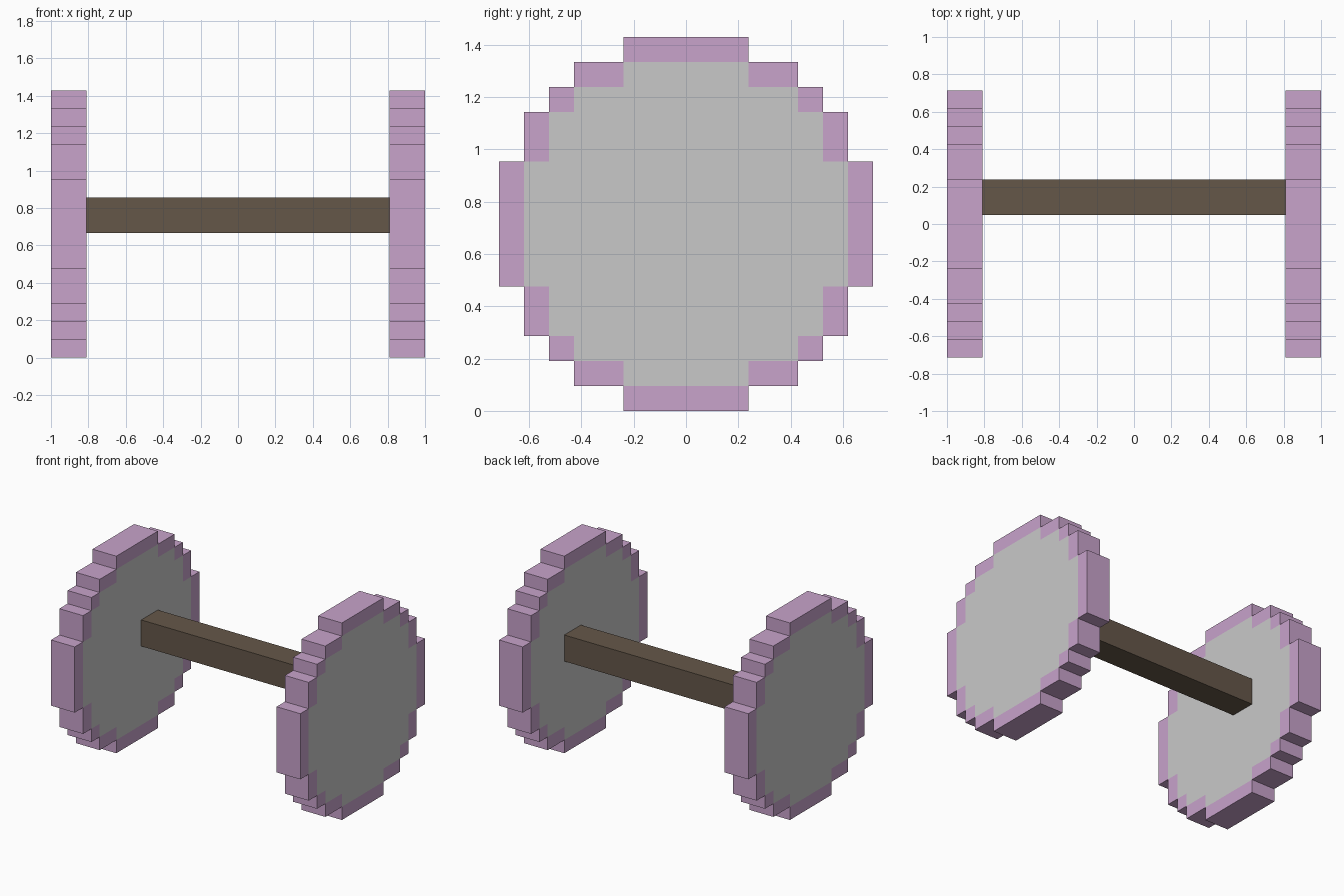
import bpy, bmesh, math

if "Cube" in bpy.data.objects:
    bpy.data.objects.remove(bpy.data.objects["Cube"])

U = 2 / 21          # one block of the stepped grid
CZ = 7.5 * U        # wheel centre height


def material(name, rgb):
    m = bpy.data.materials.new(name)
    lin = [((c / 255 + 0.055) / 1.055) ** 2.4 for c in rgb]
    m.diffuse_color = (*lin, 1)
    m.use_nodes = True
    m.node_tree.nodes["Principled BSDF"].inputs["Base Color"].default_value = m.diffuse_color
    return m


PINK = material("pink_rim", (200, 163, 203))
GREY = material("light_grey_face", (201, 201, 201))
BROWN = material("brown_axle", (101, 87, 73))

# Stepped circles: (half height, half width) pairs in blocks
RIM = [(2.5, 7.5), (4.5, 6.5), (5.5, 5.5), (6.5, 4.5), (7.5, 2.5)]
FACE = [(2.5, 6.5), (4.5, 5.5), (5.5, 4.5), (6.5, 2.5)]


def inside(steps, y, z):
    return any(abs(z) < h and abs(y) < w for h, w in steps)


def finish(bm, name, mats):
    me = bpy.data.meshes.new(name)
    bm.to_mesh(me)
    bm.free()
    for m in mats:
        me.materials.append(m)
    ob = bpy.data.objects.new(name, me)
    bpy.context.collection.objects.link(ob)
    return ob


def wheel(name, x0):
    """Stepped disc two blocks thick, with a grey area on both caps."""
    bm = bmesh.new()
    for y in range(-7, 8):
        for z in range(-7, 8):
            if inside(RIM, y, z):
                bm.faces.new([bm.verts.new((x0 * U, (y + a) * U, CZ + (z + b) * U))
                              for a, b in ((-.5, -.5), (-.5, .5), (.5, .5), (.5, -.5))])
    bmesh.ops.remove_doubles(bm, verts=bm.verts[:], dist=1e-4)
    ret = bmesh.ops.extrude_face_region(bm, geom=bm.faces[:], use_keep_orig=True)
    moved = [g for g in ret["geom"] if isinstance(g, bmesh.types.BMVert)]
    bmesh.ops.translate(bm, verts=moved, vec=(2 * U, 0, 0))
    bmesh.ops.recalc_face_normals(bm, faces=bm.faces[:])
    # Grey on the cap faces that fall inside the smaller stepped circle
    for f in bm.faces:
        c = f.calc_center_median()
        if abs(f.normal.x) > 0.9 and inside(FACE, c.y / U, (c.z - CZ) / U):
            f.material_index = 1
    bmesh.ops.dissolve_limit(bm, angle_limit=math.radians(1), verts=bm.verts[:],
                             edges=bm.edges[:], delimit={'MATERIAL'})
    return finish(bm, name, [PINK, GREY])


# Wheels
wheel("left_wheel", -10.5)
wheel("right_wheel", 8.5)

# Square axle, set slightly off the wheel centre
bm = bmesh.new()
bmesh.ops.create_cube(bm, size=1)
for v in bm.verts:
    v.co = (v.co.x * 17 * U, (v.co.y * 2 + 1.5) * U, CZ + (v.co.z * 2 + 0.5) * U)
finish(bm, "axle", [BROWN])
